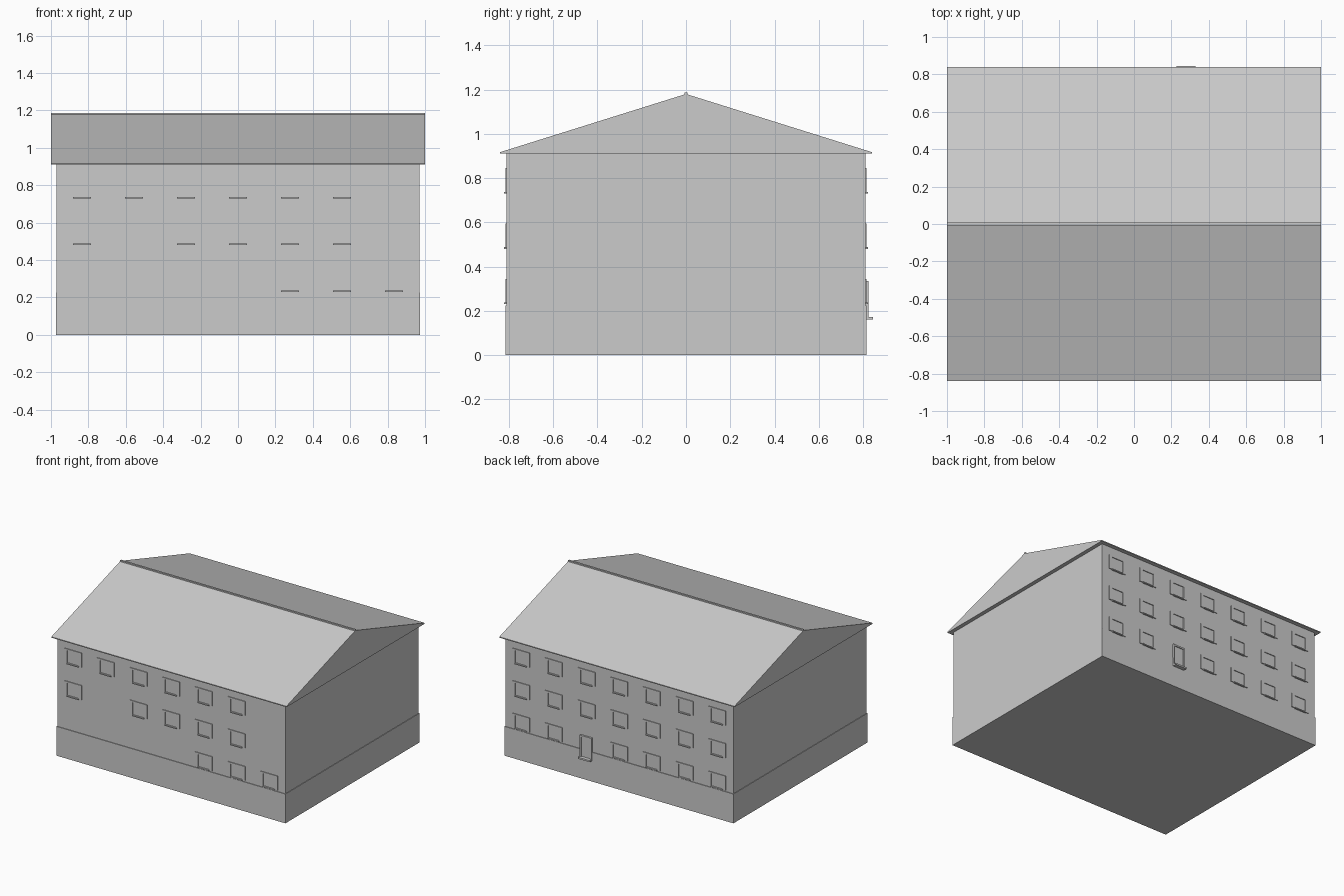
import bpy
import bmesh

old = bpy.data.objects.get("Cube")
if old:
    bpy.data.objects.remove(old, do_unlink=True)

grey = bpy.data.materials.new("plain grey")
grey.use_nodes = True
colour = (0.6, 0.6, 0.6, 1)
grey.diffuse_color = colour
grey.node_tree.nodes["Principled BSDF"].inputs["Base Color"].default_value = colour

WALL_X, WALL_Y = 0.97, 0.81
PITCH = 0.278
FLOORS = [0.235, 0.485, 0.735]


def finish(name, bm):
    bmesh.ops.recalc_face_normals(bm, faces=bm.faces)
    mesh = bpy.data.meshes.new(name)
    bm.to_mesh(mesh)
    bm.free()
    mesh.materials.append(grey)
    obj = bpy.data.objects.new(name, mesh)
    bpy.context.collection.objects.link(obj)
    return obj


def add_box(bm, x, y, z):
    """Box spanning the given (low, high) pairs."""
    verts = bmesh.ops.create_cube(bm, size=1)["verts"]
    for v in verts:
        v.co = [lo + (hi - lo) * (c + 0.5) for c, (lo, hi) in zip(v.co, (x, y, z))]


def box(name, x, y, z):
    bm = bmesh.new()
    add_box(bm, x, y, z)
    return finish(name, bm)


def on_wall(side, inner, outer):
    """Depth range measured outwards from the front (-1) or back (1) wall."""
    return tuple(sorted((side * (WALL_Y + inner), side * (WALL_Y + outer))))


def add_frame(bm, x, z0, z1, side, half=0.048, rim=0.026, depth=0.006):
    """Raised surround: two jambs and a head."""
    y = on_wall(side, -0.005, depth)
    add_box(bm, (x - half - rim, x - half), y, (z0, z1))
    add_box(bm, (x + half, x + half + rim), y, (z0, z1))
    add_box(bm, (x - half, x + half), y, (z1 - 0.012, z1))


def windows(name, side, layout):
    """One facade of windows; layout lists the columns used on each floor."""
    frames, sills = bmesh.new(), bmesh.new()
    for z, columns in zip(FLOORS, layout):
        for c in columns:
            x = (c - 3) * PITCH
            add_frame(frames, x, z, z + 0.11, side)
            add_box(sills, (x - 0.048, x + 0.048),
                    on_wall(side, -0.005, 0.012), (z - 0.005, z + 0.003))
    finish(name + "_window_frames", frames)
    finish(name + "_window_sills", sills)


# Walls and the slightly wider base
box("walls", (-WALL_X, WALL_X), (-WALL_Y, WALL_Y), (0.2, 0.913))
box("base", (-0.974, 0.974), (-0.815, 0.815), (0, 0.225))

# Solid gabled roof with overhanging eaves
bm = bmesh.new()
profile = [(-0.84, 0.91), (0.84, 0.91), (0.84, 0.917), (0, 1.18), (-0.84, 0.917)]
end = bm.faces.new([bm.verts.new((-1, y, z)) for y, z in profile])
new = bmesh.ops.extrude_face_region(bm, geom=[end])["geom"]
bmesh.ops.translate(bm, vec=(2, 0, 0),
                    verts=[g for g in new if isinstance(g, bmesh.types.BMVert)])
if not any(all(v.co.x < 0 for v in f.verts) for f in bm.faces):
    bmesh.ops.holes_fill(bm, edges=bm.edges)
finish("roof", bm)
box("ridge_cap", (-1, 1), (-0.007, 0.007), (1.17, 1.187))

# Windows: the front has gaps, the back is full except for the door
windows("front", -1, [[4, 5, 6], [0, 2, 3, 4, 5], range(6)])
windows("back", 1, [[c for c in range(7) if c != 4], range(7), range(7)])

# Back door with its surround and step
door_x = PITCH
box("back_door", (door_x - 0.04, door_x + 0.04), on_wall(1, -0.005, 0.007), (0.17, 0.325))
bm = bmesh.new()
add_frame(bm, door_x, 0.17, 0.335, 1, half=0.038, rim=0.012, depth=0.014)
finish("door_frame", bm)
box("door_step", (door_x - 0.05, door_x + 0.05), on_wall(1, -0.005, 0.034), (0.16, 0.172))
